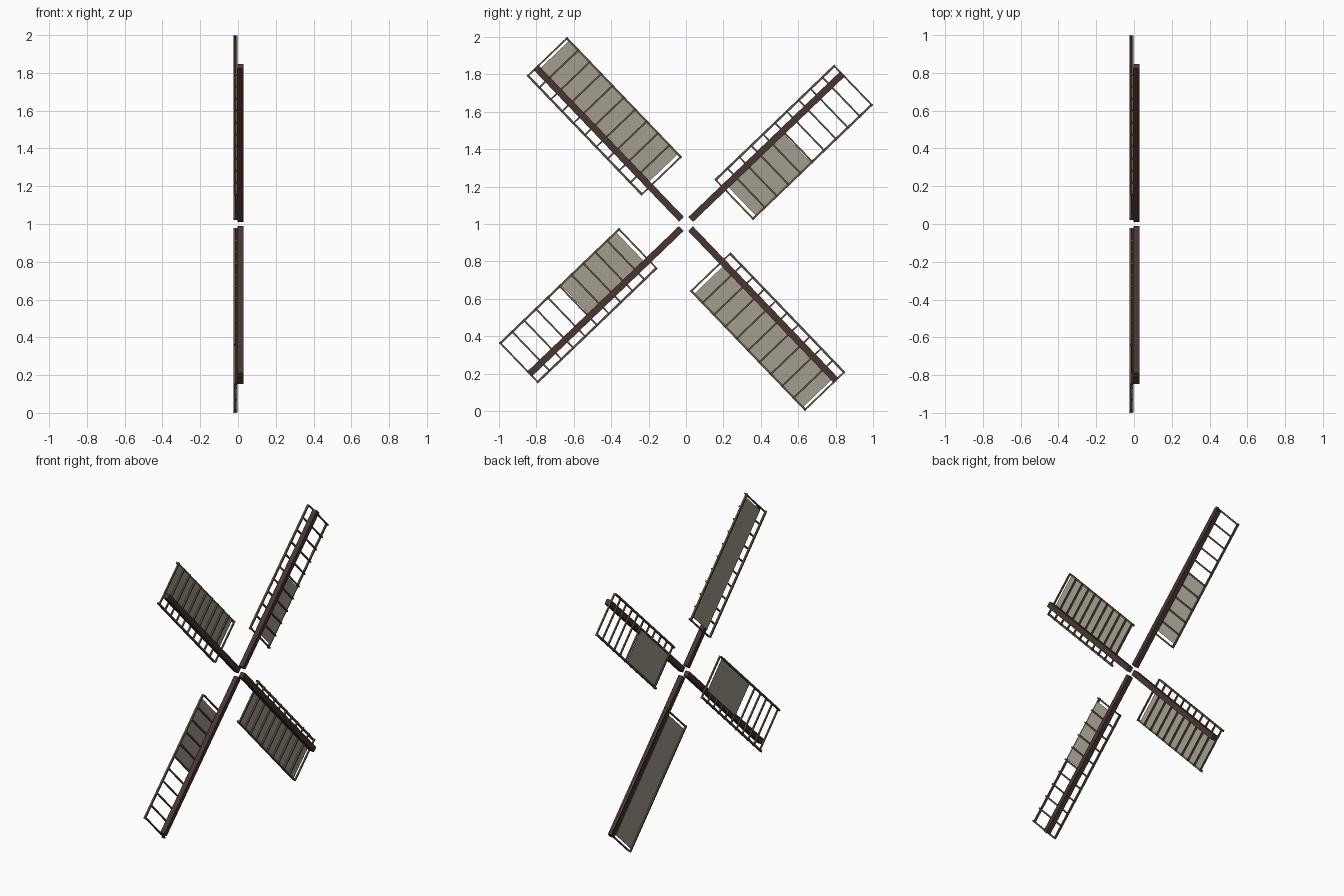
import bpy, bmesh, math
from mathutils import Matrix, Vector

if "Cube" in bpy.data.objects:
    bpy.data.objects.remove(bpy.data.objects["Cube"])


def material(name, rgb):
    m = bpy.data.materials.new(name)
    m.diffuse_color = (*rgb, 1)
    m.use_nodes = True
    m.node_tree.nodes["Principled BSDF"].inputs["Base Color"].default_value = m.diffuse_color
    return m


SPAR = material("dark_timber", (0.065, 0.037, 0.031))
LATTICE = material("light_timber", (0.125, 0.080, 0.048))
CLOTH = material("canvas", (0.366, 0.337, 0.283))

# Sail frame: u runs outward along the spar, v towards the trailing side
U0, U1 = 0.278, 1.157
LEAD, TRAIL = -0.061, 0.227
RUNGS = 11


def boxes(name, mat, turn, items):
    """One object made of boxes given as (x, u, v) ranges."""
    bm = bmesh.new()
    for (x0, x1), (u0, u1), (v0, v1) in items:
        centre = Vector(((x0 + x1) / 2, (u0 + u1) / 2, -(v0 + v1) / 2))
        size = (x1 - x0, u1 - u0, v1 - v0, 1)
        bmesh.ops.create_cube(bm, size=1, matrix=Matrix.Translation(centre) @ Matrix.Diagonal(size))
    bm.transform(Matrix.Translation((0, 0, 1)) @ Matrix.Rotation(turn, 4, 'X'))
    me = bpy.data.meshes.new(name)
    bm.to_mesh(me)
    bm.free()
    me.materials.append(mat)
    ob = bpy.data.objects.new(name, me)
    bpy.context.collection.objects.link(ob)


for i in range(4):
    turn = math.radians(43.8 + 90 * i)
    # Main spar
    boxes(f"spar_{i}", SPAR, turn, [((-0.003, 0.03), (0.035, 1.157), (-0.018, 0.018))])
    # Long outer rails
    boxes(f"rails_{i}", LATTICE, turn,
          [((-0.025, -0.013), (U0 - 0.005, U1 + 0.005), (v - 0.006, v + 0.006)) for v in (LEAD, TRAIL)])
    # Cross rungs
    step = (U1 - U0) / (RUNGS - 1)
    boxes(f"rungs_{i}", LATTICE, turn,
          [((-0.013, -0.003), (U0 + k * step - 0.0045, U0 + k * step + 0.0045), (LEAD - 0.005, TRAIL + 0.005))
           for k in range(RUNGS)])
    # Canvas: half furled on alternate sails
    end = 0.71 if i % 2 == 0 else 1.14
    boxes(f"sail_cloth_{i}", CLOTH, turn, [((-0.016, -0.013), (0.30, end), (0.0, 0.221))])
